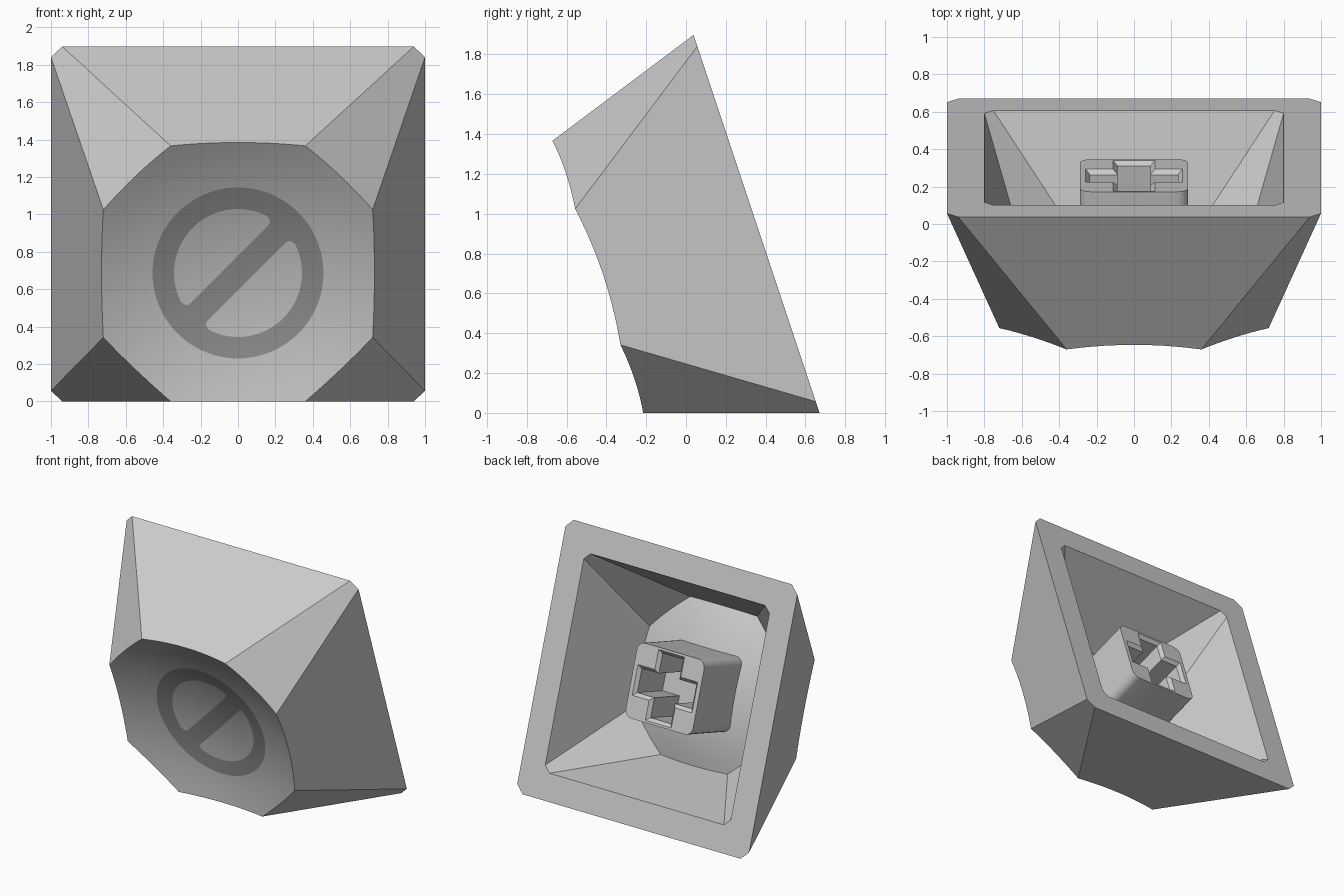
import bpy, bmesh, math
from mathutils import Matrix

if "Cube" in bpy.data.objects:
    bpy.data.objects.remove(bpy.data.objects["Cube"])

# Local frame: x across, y up along the tilted base plane, z outward to the dish
S, C = math.sin(math.atan(1 / 3)), math.cos(math.atan(1 / 3))
CY, CZ = 0.354, C
FRAME = Matrix(((1, 0, 0, 0), (0, -S, -C, CY), (0, C, -S, CZ), (0, 0, 0, 1)))
H, R = 0.84, 2.0                       # dish rim height and dish radius
R0 = 0.72 ** 2 + 0.36 ** 2             # squared rim radius
SEG, RINGS = 10, 10


def dish(x, y):
    return H - (R0 - x * x - y * y) / (2 * R)


def material(name, v):
    m = bpy.data.materials.new(name)
    m.diffuse_color = (v, v, v, 1)
    m.use_nodes = True
    m.node_tree.nodes["Principled BSDF"].inputs["Base Color"].default_value = m.diffuse_color
    return m


def finish(bm, name, mat, fix=True):
    if fix:
        bmesh.ops.recalc_face_normals(bm, faces=bm.faces)
    me = bpy.data.meshes.new(name)
    bm.to_mesh(me)
    bm.free()
    ob = bpy.data.objects.new(name, me)
    bpy.context.collection.objects.link(ob)
    me.materials.append(mat)
    ob.matrix_world = FRAME
    bpy.ops.object.select_all(action='DESELECT')
    ob.select_set(True)
    bpy.context.view_layer.objects.active = ob
    bpy.ops.object.shade_smooth_by_angle(angle=math.radians(28))
    return ob


def octagon(a, b):
    return [(a, -b), (a, b), (b, a), (-b, a), (-a, b), (-a, -b), (-b, -a), (b, -a)]


def bridge(bm, a, b):
    n = len(a)
    for i in range(n):
        bm.faces.new((a[i], a[(i + 1) % n], b[(i + 1) % n], b[i]))


def skin(bm, k):
    """Tapered walls and dished end, scaled by k; returns the base loop."""
    low, top = octagon(1, 0.94), octagon(0.72, 0.36)
    base = [bm.verts.new((x * k, y * k, 0)) for x, y in low]
    rim = []
    for i in range(8):
        j = (i + 1) % 8
        (x0, y0), (x1, y1) = top[i], top[j]
        mx, my = (x0 + x1) / 2, (y0 + y1) / 2
        m = math.hypot(mx, my)
        slope = (math.hypot(low[i][0] + low[j][0], low[i][1] + low[j][1]) / 2 - m) / H
        for s in range(SEG):
            t = s / SEG
            x, y = x0 + (x1 - x0) * t, y0 + (y1 - y0) * t
            px, py = x, y
            for _ in range(8):          # slide down the wall to meet the dish
                d = (H - dish(px, py)) * slope
                px, py = x + mx / m * d, y + my / m * d
            rim.append((px, py))
    rings = []
    for r in range(RINGS, 0, -1):
        f = r / RINGS
        rings.append([bm.verts.new((x * f * k, y * f * k, dish(x * f, y * f) * k))
                      for x, y in rim])
    n = len(rim)
    for i in range(8):                  # flat walls
        edge = [rings[0][(i * SEG + s) % n] for s in range(SEG + 1)]
        bm.faces.new([base[i], base[(i + 1) % 8]] + edge[::-1])
    for a, b in zip(rings, rings[1:]):
        bridge(bm, a, b)
    mid = bm.verts.new((0, 0, dish(0, 0) * k))
    for i in range(n):
        bm.faces.new((rings[-1][i], rings[-1][(i + 1) % n], mid))
    return base


body = material("light grey", 0.6)
dark = material("dark grey", 0.3)

# Hollow cap: outer skin, inner skin and the flat rim joining them
bm = bmesh.new()
bridge(bm, skin(bm, 1.0), skin(bm, 0.8))
finish(bm, "cap_shell", body)


# Stem: rounded square post with a chamfered cross socket
def rounded(w, h, r, steps=5):
    pts = []
    for q, (sx, sy) in enumerate(((1, 1), (-1, 1), (-1, -1), (1, -1))):
        for s in range(steps + 1):
            a = math.pi / 2 * (q + s / steps)
            pts.append((sx * (w - r) + r * math.cos(a), sy * (h - r) + r * math.sin(a)))
    return pts


def cross(l, w):
    return [(l, -w), (l, w), (w, w), (w, l), (-w, l), (-w, w),
            (-l, w), (-l, -w), (-w, -w), (-w, -l), (w, -l), (w, -w)]


def loop(bm, pts, z):
    return [bm.verts.new((x, y, z)) for x, y in pts]


bm = bmesh.new()
post = rounded(0.29, 0.275, 0.06)
tip, root = loop(bm, post, 0.1), loop(bm, post, 0.62)
bridge(bm, tip, root)
lip = loop(bm, cross(0.258, 0.112), 0.1)
throat = loop(bm, cross(0.235, 0.088), 0.125)
floor = loop(bm, cross(0.235, 0.088), 0.45)
bridge(bm, lip, throat)
bridge(bm, throat, floor)
bm.faces.new(floor)
bm.faces.new(root)
ring_edges = [bm.edges.get((l[i], l[i - 1])) for l in (tip, lip) for i in range(len(l))]
bmesh.ops.triangle_fill(bm, edges=ring_edges, use_beauty=True)
finish(bm, "stem", body)

# Painted mark: thin ring and diagonal bar laid on the dish
RO, RI, BAR, FIL, MZ = 0.457, 0.342, 0.066, 0.03, 0.688


def on_dish(bm, x, z):
    h = H
    for _ in range(12):
        u = (z - CZ + S * h) / C
        h = dish(x, u)
    return bm.verts.new((x, u, h + 0.004))


def patch(bm, rows):
    for a, b in zip(rows, rows[1:]):
        for i in range(len(a) - 1):
            bm.faces.new((a[i], a[i + 1], b[i + 1], b[i]))


bm = bmesh.new()
rows = []
for j in range(4):
    r = RI + (RO - RI) * j / 3
    rows.append([on_dish(bm, r * math.cos(a * math.tau / 96), MZ + r * math.sin(a * math.tau / 96))
                 for a in range(96)])
for a, b in zip(rows, rows[1:]):
    bridge(bm, a, b)
vc = BAR + FIL
tc = math.sqrt((RI - FIL) ** 2 - vc ** 2)
t_end, v_end = tc * RI / (RI - FIL), vc * RI / (RI - FIL)


def bar_row(bm, t, end=False):
    f = max(abs(t) - tc, 0)
    half = v_end if end else vc - math.sqrt(max(FIL ** 2 - f * f, 0))
    row = []
    for i in range(7):
        v = half * (i / 3 - 1)
        p = math.copysign(math.sqrt(RI ** 2 - v * v), t) if end else t
        row.append(on_dish(bm, (p - v) * math.sqrt(0.5), MZ + (p + v) * math.sqrt(0.5)))
    return row


ts = [tc * i / 6 for i in range(-6, 7)]
flare = [tc + (t_end - tc) * i / 4 for i in range(1, 4)]
ts = [-t for t in flare[::-1]] + ts + flare
patch(bm, [bar_row(bm, -1, True)] + [bar_row(bm, t) for t in ts] + [bar_row(bm, 1, True)])
bm.normal_update()
for f in bm.faces:
    if f.normal.z < 0:
        f.normal_flip()
finish(bm, "painted_mark", dark, fix=False)
